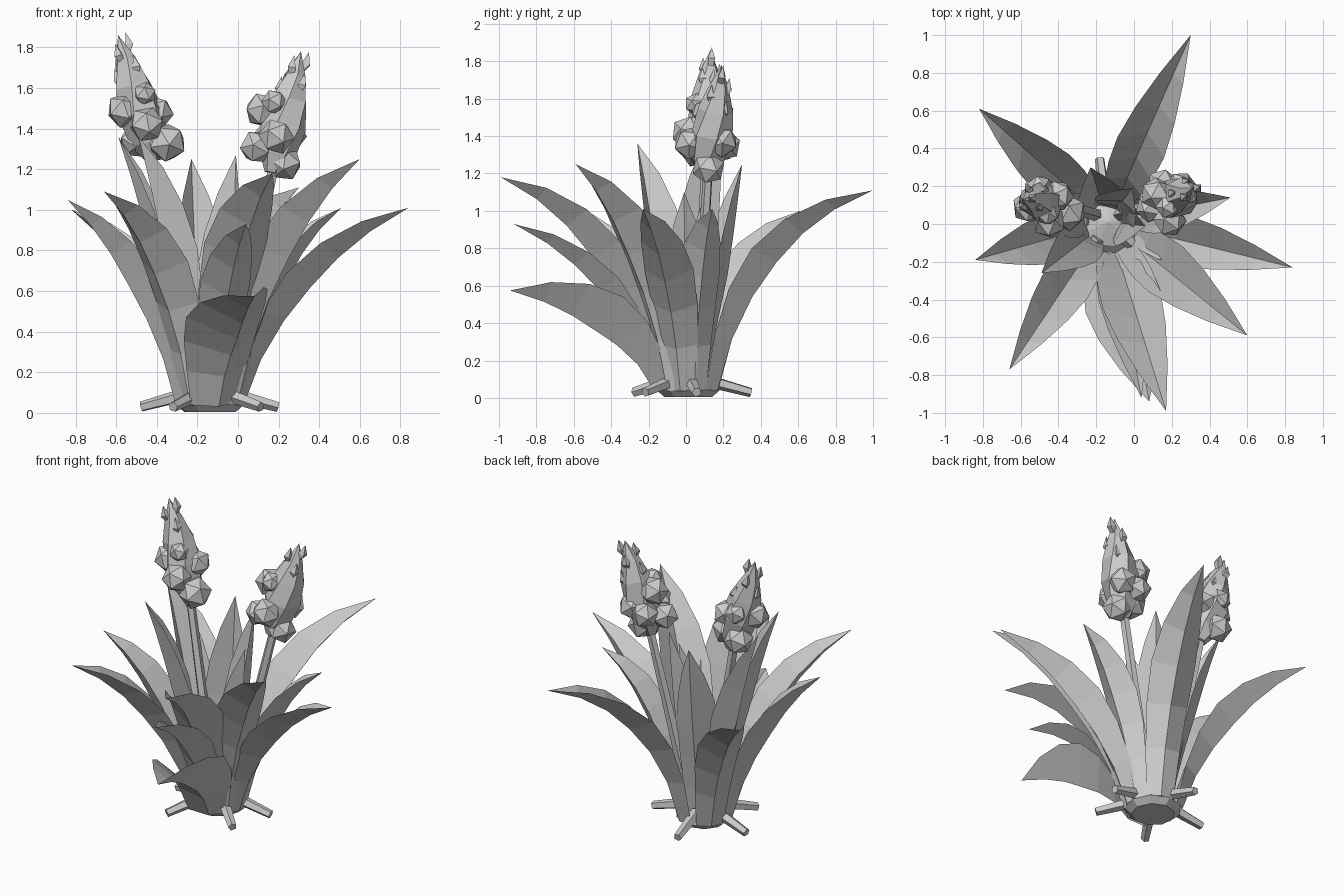
import bpy, bmesh, math, random
from mathutils import Vector

random.seed(4)
cube = bpy.data.objects.get("Cube")
if cube:
    bpy.data.objects.remove(cube)

grey = bpy.data.materials.new("plain grey")
grey.use_nodes = True
COLOUR = (0.6, 0.6, 0.6, 1)
grey.diffuse_color = COLOUR
grey.node_tree.nodes["Principled BSDF"].inputs["Base Color"].default_value = COLOUR

CENTRE = Vector((-0.14, 0.01, 0))
UP = Vector((0, 0, 1))


def finish(name, bm):
    mesh = bpy.data.meshes.new(name)
    bmesh.ops.recalc_face_normals(bm, faces=bm.faces)
    bm.to_mesh(mesh)
    bm.free()
    mesh.materials.append(grey)
    obj = bpy.data.objects.new(name, mesh)
    bpy.context.collection.objects.link(obj)


def lathe(bm, path, radii, sides, twist=0.0):
    """Faceted tube through the path points; a zero radius makes a point."""
    axis = (path[-1] - path[0]).normalized()
    u = axis.orthogonal().normalized()
    v = axis.cross(u)
    rings = []
    for i, (p, r) in enumerate(zip(path, radii)):
        if r == 0:
            rings.append([bm.verts.new(p)] * sides)
            continue
        angles = [math.tau * k / sides + twist * i for k in range(sides)]
        rings.append([bm.verts.new(p + (u * math.cos(a) + v * math.sin(a)) * r) for a in angles])
    for a, b in zip(rings, rings[1:]):
        for k in range(sides):
            n = (k + 1) % sides
            bm.faces.new(list(dict.fromkeys((a[k], a[n], b[n], b[k]))))
    for ring, r in ((rings[0], radii[0]), (rings[-1], radii[-1])):
        if r:
            bm.faces.new(ring)


# Folded, arching leaves
WIDTHS = (0.62, 0.78, 0.93, 1.0, 0.84, 0.5, 0)


def leaf(name, tip, width=0.27, rise=0.8, spread=0.22, root=0.155, roll=0.0, fold=0.42):
    tip = Vector(tip)
    out = tip - CENTRE
    out.z = 0
    start = CENTRE + out.normalized() * root + UP * 0.04
    bend = start.lerp(tip, spread)
    bend.z = tip.z * rise
    side = out.normalized().cross(UP)
    bm = bmesh.new()
    rows = []
    last = len(WIDTHS) - 1
    for i, w in enumerate(WIDTHS):
        t = i / last
        p = start * (1 - t) ** 2 + bend * (2 * t * (1 - t)) + tip * t * t
        if i == last:
            rows.append([bm.verts.new(p)] * 3)
            break
        tangent = ((bend - start) * (1 - t) + (tip - bend) * t).normalized()
        normal = side.cross(tangent)
        s = side * math.cos(roll) + normal * math.sin(roll)
        n = s.cross(tangent)
        half = width * w / 2
        # the fold opens out towards the foot of the leaf
        depth = n * width * w * fold * min(1, 0.45 + 1.3 * t)
        rows.append([bm.verts.new(p - s * half + depth * 0.45),
                     bm.verts.new(p - depth * 0.55),
                     bm.verts.new(p + s * half + depth * 0.45)])
    for a, b in zip(rows, rows[1:]):
        for k in (0, 1):
            bm.faces.new(list(dict.fromkeys((a[k], a[k + 1], b[k + 1], b[k]))))
    finish(name, bm)


leaf("back_leaf", (0.30, 1.0, 1.11), rise=0.86, spread=0.18)
leaf("back_right_leaf", (-0.82, 0.61, 1.0), rise=0.78)
leaf("right_leaf", (-0.84, -0.19, 1.05), rise=0.74)
leaf("front_right_leaf", (-0.66, -0.77, 1.09))
leaf("front_tall_leaf", (0.17, -0.99, 1.18), width=0.32, rise=0.84)
leaf("front_middle_leaf", (0.04, -0.92, 0.93), rise=0.8, width=0.25)
leaf("front_low_leaf", (0.08, -0.94, 0.575), width=0.42, rise=1.0, spread=0.25, roll=-0.2)
leaf("front_left_leaf", (0.60, -0.59, 1.25), width=0.3, rise=0.76)
leaf("left_leaf", (0.84, -0.23, 1.01), rise=0.78)
leaf("back_left_leaf", (0.51, 0.14, 1.01), width=0.23)
leaf("inner_right_leaf", (-0.49, -0.26, 1.36), width=0.26, rise=0.66, root=0.1)
leaf("inner_far_right_leaf", (-0.59, 0.10, 1.36), width=0.24, rise=0.62, root=0.1)
leaf("inner_back_leaf", (-0.23, 0.30, 1.25), width=0.27, rise=0.55, root=0.08)
leaf("inner_centre_leaf", (-0.01, 0.19, 1.27), width=0.26, rise=0.55, root=0.06)
leaf("inner_left_leaf", (0.06, -0.01, 1.10), width=0.24, rise=0.55, root=0.05)

# Crown at the bottom
bm = bmesh.new()
heights = (0.005, 0.04, 0.08, 0.12)
lathe(bm, [CENTRE + UP * h for h in heights], (0.13, 0.17, 0.13, 0), 9)
finish("crown", bm)

# Stubby roots
for i, degrees in enumerate((97, 8, -42, -122, 172)):
    a = math.radians(degrees)
    d = Vector((math.cos(a), math.sin(a), 0))
    bm = bmesh.new()
    lathe(bm, [CENTRE + d * 0.1 + UP * 0.095, CENTRE + d * 0.34 + UP * 0.03], (0.036, 0.026), 5)
    finish(f"root_{i + 1}", bm)


# Flower spikes with round buds
def flower(name, foot, low, top, buds):
    foot, low, top = Vector(foot), Vector(low), Vector(top)
    bm = bmesh.new()
    lathe(bm, [foot, low.lerp(top, 0.15)], (0.035, 0.026), 5)
    finish(name + "_stem", bm)

    bm = bmesh.new()
    steps = (0, 0.15, 0.38, 0.6, 0.8, 1)
    lathe(bm, [low.lerp(top, s) for s in steps], (0.04, 0.09, 0.115, 0.095, 0.055, 0), 6, 0.25)
    finish(name + "_spike", bm)

    # small pointed bracts near the top
    axis = (top - low).normalized()
    u = axis.orthogonal().normalized()
    v = axis.cross(u)
    bm = bmesh.new()
    for k in range(6):
        a = k * 2.4
        d = u * math.cos(a) + v * math.sin(a)
        s = 0.55 + 0.06 * k
        p = low.lerp(top, s) + d * (0.1 * (1.05 - s))
        lathe(bm, [p, p + d * 0.02 + axis * 0.04, p + d * 0.02 + axis * 0.1], (0.02, 0.027, 0), 4)
    finish(name + "_bracts", bm)

    for k, (x, y, z, r) in enumerate(buds):
        bm = bmesh.new()
        bmesh.ops.create_icosphere(bm, subdivisions=1, radius=r)
        turn = Vector((random.random(), random.random(), 1)).to_track_quat("Z", "Y")
        bmesh.ops.transform(bm, matrix=turn.to_matrix().to_4x4(), verts=bm.verts)
        bmesh.ops.translate(bm, vec=(x, y, z), verts=bm.verts)
        finish(f"{name}_bud_{k + 1}", bm)


flower("right_flower", (-0.2, 0.05, 0.08), (-0.41, 0.11, 1.24), (-0.59, 0.13, 1.86), (
    (-0.56, 0.09, 1.49, 0.09), (-0.45, 0.01, 1.42, 0.09), (-0.35, 0.06, 1.33, 0.1),
    (-0.40, 0.15, 1.48, 0.085), (-0.50, 0.17, 1.34, 0.09), (-0.50, 0.19, 1.52, 0.07),
    (-0.46, 0.05, 1.57, 0.06)))
flower("left_flower", (-0.08, 0.05, 0.08), (0.17, 0.11, 1.18), (0.31, 0.19, 1.78), (
    (0.12, 0.16, 1.49, 0.09), (0.19, 0.02, 1.36, 0.09), (0.23, 0.12, 1.23, 0.09),
    (0.09, 0.09, 1.31, 0.085), (0.25, 0.19, 1.37, 0.09), (0.15, 0.21, 1.35, 0.085),
    (0.18, 0.09, 1.53, 0.065)))
